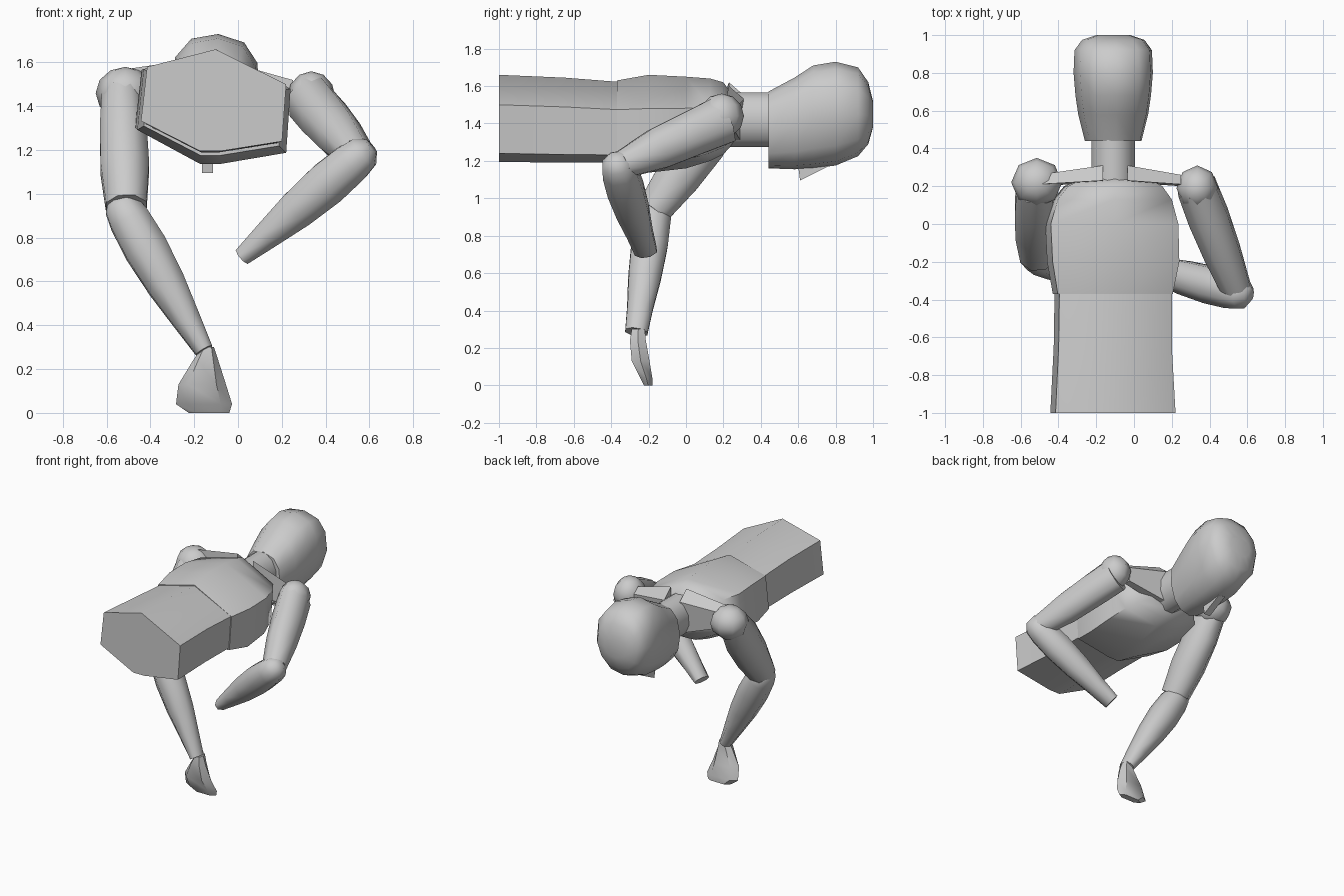
import bpy, bmesh
from math import sin, cos, pi, radians
from mathutils import Vector

if "Cube" in bpy.data.objects:
    bpy.data.objects.remove(bpy.data.objects["Cube"])


def mesh_object(name, bm, angle=55):
    bmesh.ops.recalc_face_normals(bm, faces=bm.faces)
    me = bpy.data.meshes.new(name)
    bm.to_mesh(me)
    bm.free()
    ob = bpy.data.objects.new(name, me)
    bpy.context.collection.objects.link(ob)
    bpy.ops.object.select_all(action='DESELECT')
    ob.select_set(True)
    bpy.context.view_layer.objects.active = ob
    if angle:
        bpy.ops.object.shade_smooth_by_angle(angle=radians(angle))
    return ob


def loft(name, rings, angle=55):
    """Skin a list of equal-length point rings and cap both ends."""
    bm = bmesh.new()
    vs = [[bm.verts.new(p) for p in r] for r in rings]
    n = len(vs[0])
    for a, b in zip(vs, vs[1:]):
        for i in range(n):
            j = (i + 1) % n
            bm.faces.new((a[i], a[j], b[j], b[i]))
    bm.faces.new(vs[0])
    bm.faces.new(vs[-1])
    return mesh_object(name, bm, angle)


def limb(name, start, end, stations, side=(1, 0, 0), n=8, angle=55):
    """Tapered tube; stations are (fraction, radius along side, other radius)."""
    a, b = Vector(start), Vector(end)
    d = (b - a).normalized()
    u = Vector(side)
    u = (u - d * u.dot(d)).normalized()
    w = d.cross(u)
    rings = []
    for t, ru, rw in stations:
        c = a.lerp(b, t)
        rings.append([c + u * ru * cos(2 * pi * (i + .5) / n) + w * rw * sin(2 * pi * (i + .5) / n)
                      for i in range(n)])
    return loft(name, rings, angle)


def ball(name, center, size):
    bm = bmesh.new()
    bmesh.ops.create_uvsphere(bm, u_segments=8, v_segments=6, radius=1)
    bmesh.ops.scale(bm, vec=size, verts=bm.verts)
    bmesh.ops.translate(bm, vec=center, verts=bm.verts)
    return mesh_object(name, bm)


# torso: a rolled eight-sided section, scaled to fit bounds at each station
SECTION = [(-.415, 1.58), (-.10, 1.66), (.224, 1.50), (.205, 1.24),
           (-.08, 1.195), (-.17, 1.195), (-.443, 1.333)]


def fit(y, x0, x1, z0, z1):
    return [(x0 + (x + .443) / .667 * (x1 - x0), y, z0 + (z - 1.195) / .465 * (z1 - z0))
            for x, z in SECTION]


loft("abdomen", [fit(-1, -.443, .22, 1.195, 1.66), fit(-.65, -.425, .20, 1.19, 1.645),
                 fit(-.33, -.42, .20, 1.19, 1.62)], 65)
loft("chest", [fit(-.37, -.43, .205, 1.175, 1.63), fit(-.20, -.46, .24, 1.137, 1.66),
               fit(0, -.47, .235, 1.16, 1.65), fit(.13, -.43, .20, 1.20, 1.64),
               fit(.20, -.37, .15, 1.235, 1.62), fit(.25, -.26, .06, 1.29, 1.55)], 65)

# neck
limb("neck", (-.11, .22, 1.42), (-.11, .48, 1.42), [(0, .12, .15), (1, .12, .15)], n=12)

# head: face looks down, crown toward +y
head = []
for y, top, bot, w in [(.44, 1.57, 1.16, .15), (.58, 1.645, 1.155, .185), (.68, 1.71, 1.16, .20),
                       (.80, 1.73, 1.175, .21), (.92, 1.70, 1.225, .205), (.975, 1.62, 1.29, .165),
                       (1.0, 1.52, 1.38, .09)]:
    ring = []
    for i in range(12):
        c, s = cos(2 * pi * i / 12), sin(2 * pi * i / 12)
        # squarish section, narrower toward the face
        x = w * (abs(c) ** .8) * (1 if c > 0 else -1) * (1 + .15 * min(s, 0))
        z = (top - bot) / 2 * (abs(s) ** .8) * (1 if s > 0 else -1)
        ring.append((-.11 + x + z * .07, y, (top + bot) / 2 + z - x * .07))
    head.append(ring)
loft("head", head)

# nose wedge
nose = [(.60, 1.17), (.61, 1.095), (.77, 1.175), (.71, 1.24)]
loft("nose", [[(x, y, z) for y, z in nose] for x in (-.165, -.115)], 0)

# collar blocks: tall beside the neck, thin at the shoulder
for name, xi, xo, zi, zo in (("left_collar", -.165, -.51, 1.62, 1.57),
                             ("right_collar", -.035, .25, 1.60, 1.52)):
    inner = [(xi, .23, zi), (xi, .31, zi - .07), (xi, .29, 1.31), (xi, .22, 1.31)]
    outer = [(xo, .21, zo), (xo, .26, zo - .04), (xo, .25, zo - .14), (xo, .20, zo - .14)]
    loft(name, [inner, outer], 0)

# shoulders
ball("left_shoulder", (-.515, .22, 1.46), (.135, .13, .12))
ball("right_shoulder", (.335, .19, 1.44), (.11, .12, .12))

# upper arms
limb("left_upper_arm", (-.53, .20, 1.45), (-.51, -.17, .94),
     [(0, .10, .11), (.3, .115, .14), (.65, .12, .13), (1, .10, .10)])
limb("right_upper_arm", (.33, .20, 1.42), (.54, -.34, 1.18),
     [(0, .11, .14), (.3, .115, .13), (.65, .105, .12), (1, .085, .08)])

# forearms with rounded elbows
FOREARM = [(-.06, .04, .04), (0, .085, .085), (.1, .10, .10), (.3, .108, .105), (.55, .095, .095),
           (.8, .068, .075), (1, .045, .065)]
limb("left_forearm", (-.535, -.165, .95), (-.155, -.265, .285), FOREARM)
limb("right_forearm", (.575, -.37, 1.19), (.02, -.215, .715), FOREARM, side=(1, 0, -1))

# left hand: flat mitten standing on its fingertips, cut by level rings
hand = []
for z, x0, x1, y0, y1 in [(.30, -.165, -.11, -.29, -.22), (.24, -.205, -.09, -.30, -.215),
                          (.13, -.272, -.055, -.29, -.195), (.04, -.283, -.027, -.245, -.18),
                          (0, -.225, -.04, -.225, -.18)]:
    m = .2 * (x1 - x0)
    hand.append([(x0, (y0 + y1) / 2, z), (x0 + m, y0, z), (x1 - m, y0, z),
                 (x1, (y0 + y1) / 2, z), (x1 - m, y1, z), (x0 + m, y1, z)])
loft("left_hand", hand, 40)
